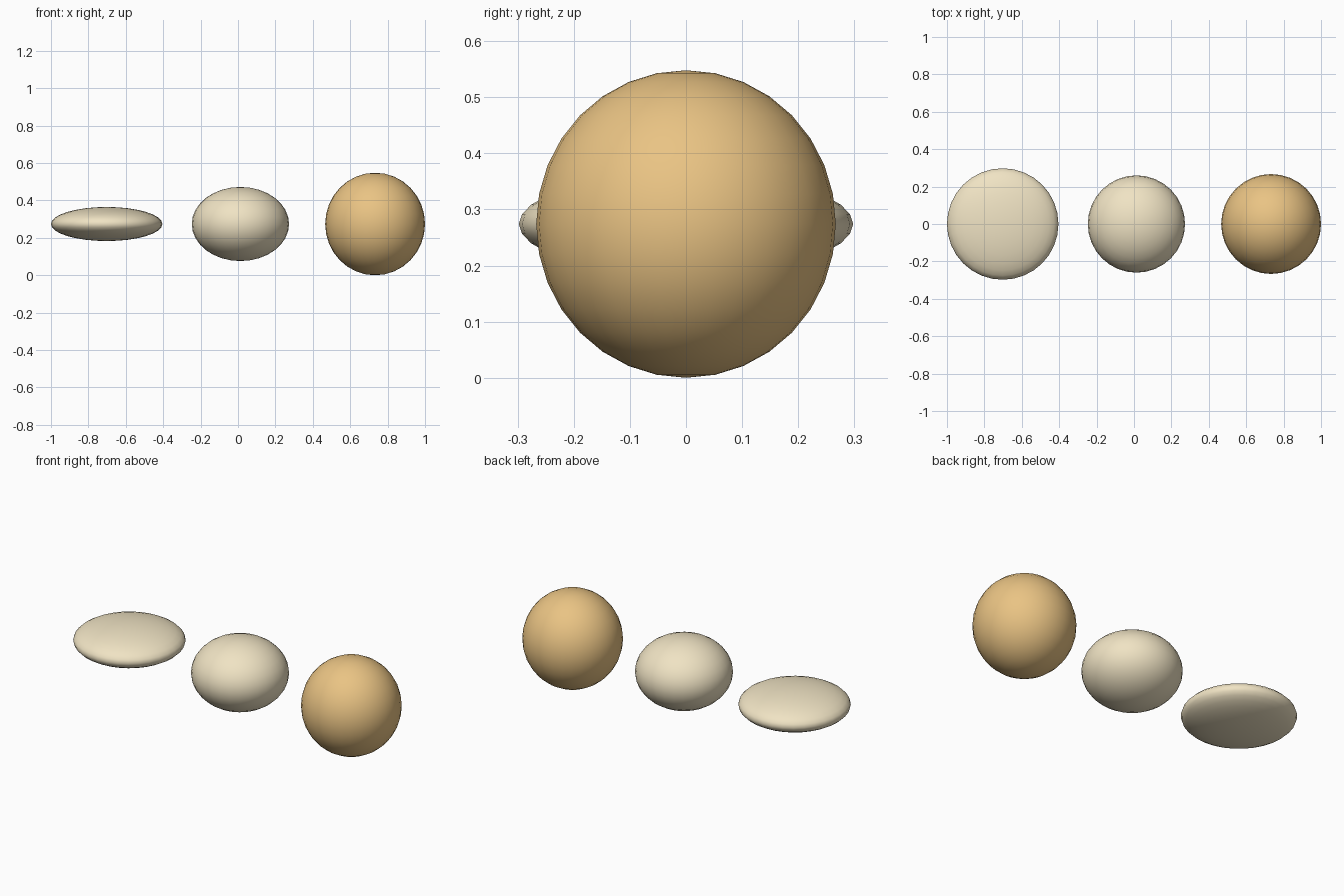
import bpy

if "Cube" in bpy.data.objects:
    bpy.data.objects.remove(bpy.data.objects["Cube"])


def material(name, rgb):
    m = bpy.data.materials.new(name)
    m.diffuse_color = (*rgb, 1.0)
    m.use_nodes = True
    m.node_tree.nodes["Principled BSDF"].inputs["Base Color"].default_value = m.diffuse_color
    return m


cream = material("cream", (0.87, 0.77, 0.55))
tan = material("tan", (0.82, 0.55, 0.23))


# Smooth ellipsoid centred on y = 0, all at the same mid height
def ellipsoid(name, x, radii, mat):
    bpy.ops.mesh.primitive_uv_sphere_add(segments=32, ring_count=16, radius=1,
                                         location=(x, 0, 0.274))
    ob = bpy.context.object
    ob.name = name
    ob.scale = radii
    bpy.ops.object.transform_apply(location=False, rotation=False, scale=True)
    bpy.ops.object.shade_smooth()
    ob.data.materials.append(mat)


# Flat disc-like, squashed and nearly round bodies, left to right
ellipsoid("flat_ellipsoid", -0.702, (0.298, 0.298, 0.091), cream)
ellipsoid("squashed_ellipsoid", 0.013, (0.26, 0.26, 0.198), cream)
ellipsoid("round_ellipsoid", 0.733, (0.267, 0.267, 0.274), tan)
